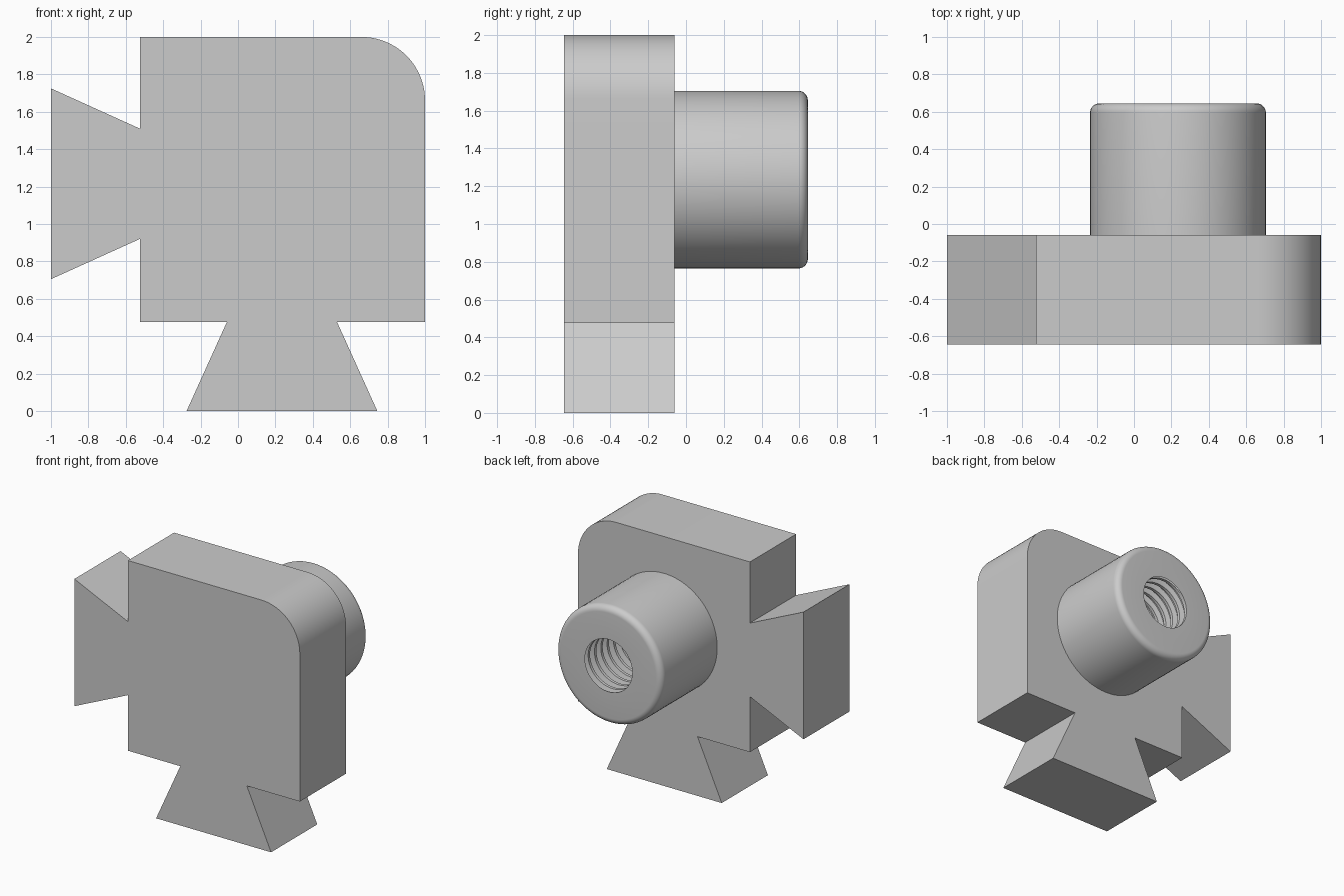
import bpy, bmesh
from math import sin, cos, pi, radians

if "Cube" in bpy.data.objects:
    bpy.data.objects.remove(bpy.data.objects["Cube"])

GREY = (0.6, 0.6, 0.6, 1)
grey = bpy.data.materials.new("plain grey")
grey.use_nodes = True
grey.diffuse_color = GREY
grey.node_tree.nodes["Principled BSDF"].inputs["Base Color"].default_value = GREY

CX, CZ = 0.235, 1.235          # shared centre of the plate tails and the boss
FRONT, BACK, END = -0.645, -0.06, 0.645


def finish(bm, name, angle):
    bmesh.ops.remove_doubles(bm, verts=bm.verts, dist=0.0005)
    bmesh.ops.recalc_face_normals(bm, faces=bm.faces)
    mesh = bpy.data.meshes.new(name)
    bm.to_mesh(mesh)
    bm.free()
    mesh.materials.append(grey)
    obj = bpy.data.objects.new(name, mesh)
    bpy.context.collection.objects.link(obj)
    bpy.ops.object.select_all(action="DESELECT")
    obj.select_set(True)
    bpy.context.view_layer.objects.active = obj
    bpy.ops.object.shade_smooth_by_angle(angle=radians(angle))
    return obj


def arc(cx, cy, r, start, stop, steps):
    angles = [start + (stop - start) * i / steps for i in range(steps + 1)]
    return [(cx + r * cos(a), cy + r * sin(a)) for a in angles]


# Plate: square with one rounded corner and two dovetail tails
LEFT, LOW = -0.525, 0.475
NECK, FLARE, ROUND = 0.295, 0.51, 0.34
outline = [(LEFT, LOW), (CX - NECK, LOW), (CX - FLARE, 0), (CX + FLARE, 0),
           (CX + NECK, LOW), (1, LOW)]
outline += arc(1 - ROUND, 2 - ROUND, ROUND, 0, pi / 2, 20)
outline += [(LEFT, 2), (LEFT, CZ + 0.275), (-1, CZ + 0.49),
            (-1, CZ - 0.53), (LEFT, CZ - 0.315)]
bm = bmesh.new()
face = bm.faces.new([bm.verts.new((x, FRONT, z)) for x, z in outline])
ext = bmesh.ops.extrude_face_region(bm, geom=[face])
moved = [v for v in ext["geom"] if isinstance(v, bmesh.types.BMVert)]
bmesh.ops.translate(bm, verts=moved, vec=(0, BACK - FRONT, 0))
finish(bm, "dovetail_plate", 20)

# Boss: rounded cylinder, open at its back end
SIDES = 72
BOSS, BORE, ROOT, FILLET = 0.47, 0.21, 0.25, 0.05
PITCH, TURNS = 0.08, 9


def grid_surface(bm, rows, point):
    grid = []
    for s in range(SIDES + 1):
        column = []
        for j in range(rows):
            r, y = point(s, j)
            a = 2 * pi * s / SIDES
            column.append(bm.verts.new((CX + r * cos(a), y, CZ + r * sin(a))))
        grid.append(column)
    for a, b in zip(grid, grid[1:]):
        for j in range(rows - 1):
            bm.faces.new((a[j], b[j], b[j + 1], a[j + 1]))


bm = bmesh.new()
profile = [(BOSS, BACK)] + arc(BOSS - FILLET, END - FILLET, FILLET, 0, pi / 2, 8)
profile.append((BORE, END))
grid_surface(bm, len(profile), lambda s, j: profile[j])

# Threaded bore: helical groove running the length of the boss
groove = [(0, BORE), (0.3, BORE), (0.45, ROOT), (0.85, ROOT)]


def thread(s, j):
    turn, k = divmod(j, len(groove))
    offset, r = groove[k]
    y = BACK + (turn - 1 + offset + s / SIDES) * PITCH
    if y <= BACK or y >= END:
        return BORE, min(max(y, BACK), END)
    return r, y


grid_surface(bm, (TURNS + 2) * len(groove), thread)
finish(bm, "threaded_boss", 30)
